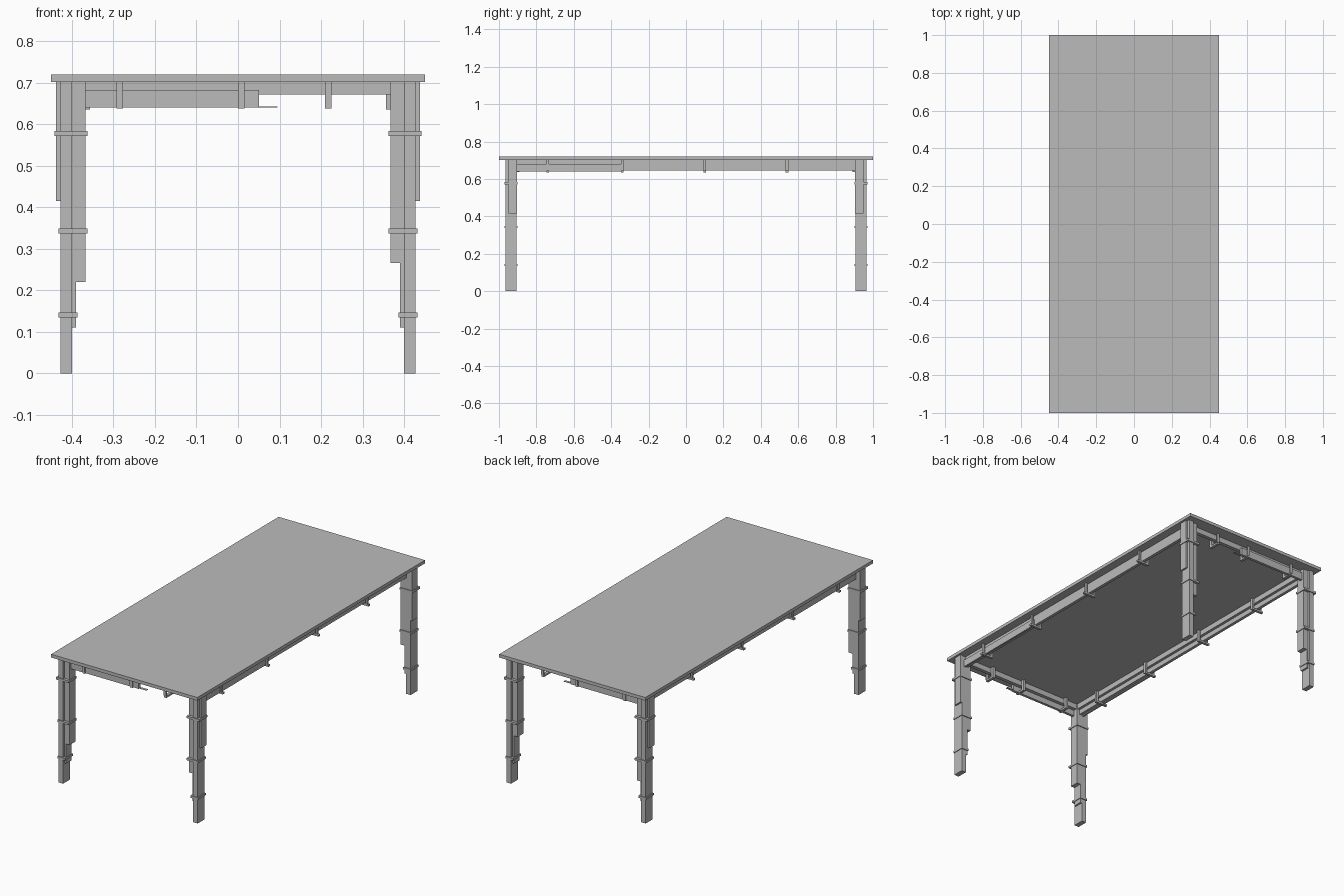
import bpy

cube = bpy.data.objects.get("Cube")
if cube:
    bpy.data.objects.remove(cube, do_unlink=True)

# One plain grey for everything
grey = bpy.data.materials.new("plain_grey")
grey.use_nodes = True
COLOR = (0.5, 0.5, 0.5, 1)
grey.diffuse_color = COLOR
grey.node_tree.nodes["Principled BSDF"].inputs["Base Color"].default_value = COLOR


def box(name, xs, ys, zs):
    """Box between pairs of limits along each axis."""
    spans = [sorted(s) for s in (xs, ys, zs)]
    bpy.ops.mesh.primitive_cube_add(size=1, location=[(a + b) / 2 for a, b in spans])
    obj = bpy.context.object
    obj.name = name
    obj.scale = [b - a for a, b in spans]
    bpy.ops.object.transform_apply(location=False, rotation=False, scale=True)
    obj.data.materials.append(grey)
    return obj


def mir(sign, a, b):
    return (sign * a, sign * b)


TOP = 0.702
box("tabletop", (-0.45, 0.45), (-1, 1), (TOP, 0.72))

# Legs: stepped boards bundled together with ties
for sx, side in ((1, "left"), (-1, "right")):
    for sy, end in ((-1, "front"), (1, "back")):
        tag = f"{end}_{side}"
        inner_foot = 0.265 if sx > 0 else 0.22
        box(f"{tag}_leg", mir(sx, 0.40, 0.428), mir(sy, 0.905, 0.965), (0, TOP))
        box(f"{tag}_leg_spacer", mir(sx, 0.39, 0.40), mir(sy, 0.905, 0.955), (0.11, TOP))
        box(f"{tag}_leg_inner_board", mir(sx, 0.367, 0.39), mir(sy, 0.905, 0.955), (inner_foot, TOP))
        box(f"{tag}_leg_outer_strip", mir(sx, 0.428, 0.438), mir(sy, 0.903, 0.95), (0.415, TOP))
        ties = ((0.577, 0.363, 0.442), (0.343, 0.363, 0.432), (0.14, 0.386, 0.432))
        for z, x0, x1 in ties:
            box(f"{tag}_leg_tie", mir(sx, x0, x1), mir(sy, 0.9, 0.97), (z - 0.006, z + 0.006))

# Long aprons, with clips along them
for sx, side in ((1, "left"), (-1, "right")):
    box(f"{side}_apron", mir(sx, 0.385, 0.402), (-0.905, 0.905), (0.645, TOP))
    box(f"{side}_apron_inner_strip", mir(sx, 0.37, 0.385), (-0.905, 0.905), (0.672, TOP))
    box(f"{side}_apron_lower_board", mir(sx, 0.402, 0.412), (-0.905, -0.34), (0.64, 0.68))
    for y in (-0.74, -0.34, 0.1, 0.54):
        ys = (y - 0.007, y + 0.007)
        box(f"{side}_clip_base", mir(sx, 0.357, 0.43), ys, (0.635, 0.645))
        box(f"{side}_clip_cheek", mir(sx, 0.357, 0.37), ys, (0.645, TOP))
        box(f"{side}_clip_cheek", mir(sx, 0.412, 0.42), ys, (0.645, TOP))

# Short aprons, with a deeper board on one half
for sy, end in ((-1, "front"), (1, "back")):
    box(f"{end}_apron_strip", (-0.367, 0.367), mir(sy, 0.91, 0.93), (0.672, TOP))
    box(f"{end}_apron_board", (-0.367, 0.05), mir(sy, 0.93, 0.945), (0.64, 0.682))
    box(f"{end}_apron_rail", (0.05, 0.095), mir(sy, 0.925, 0.94), (0.64, 0.642))
    for x in (-0.285, 0.008, 0.217):
        xs = (x - 0.008, x + 0.008)
        box(f"{end}_clip_base", xs, mir(sy, 0.89, 0.95), (0.638, 0.648))
        box(f"{end}_clip_cheek", xs, mir(sy, 0.89, 0.905), (0.648, TOP))
        box(f"{end}_clip_cheek", xs, mir(sy, 0.946, 0.952), (0.648, TOP))
